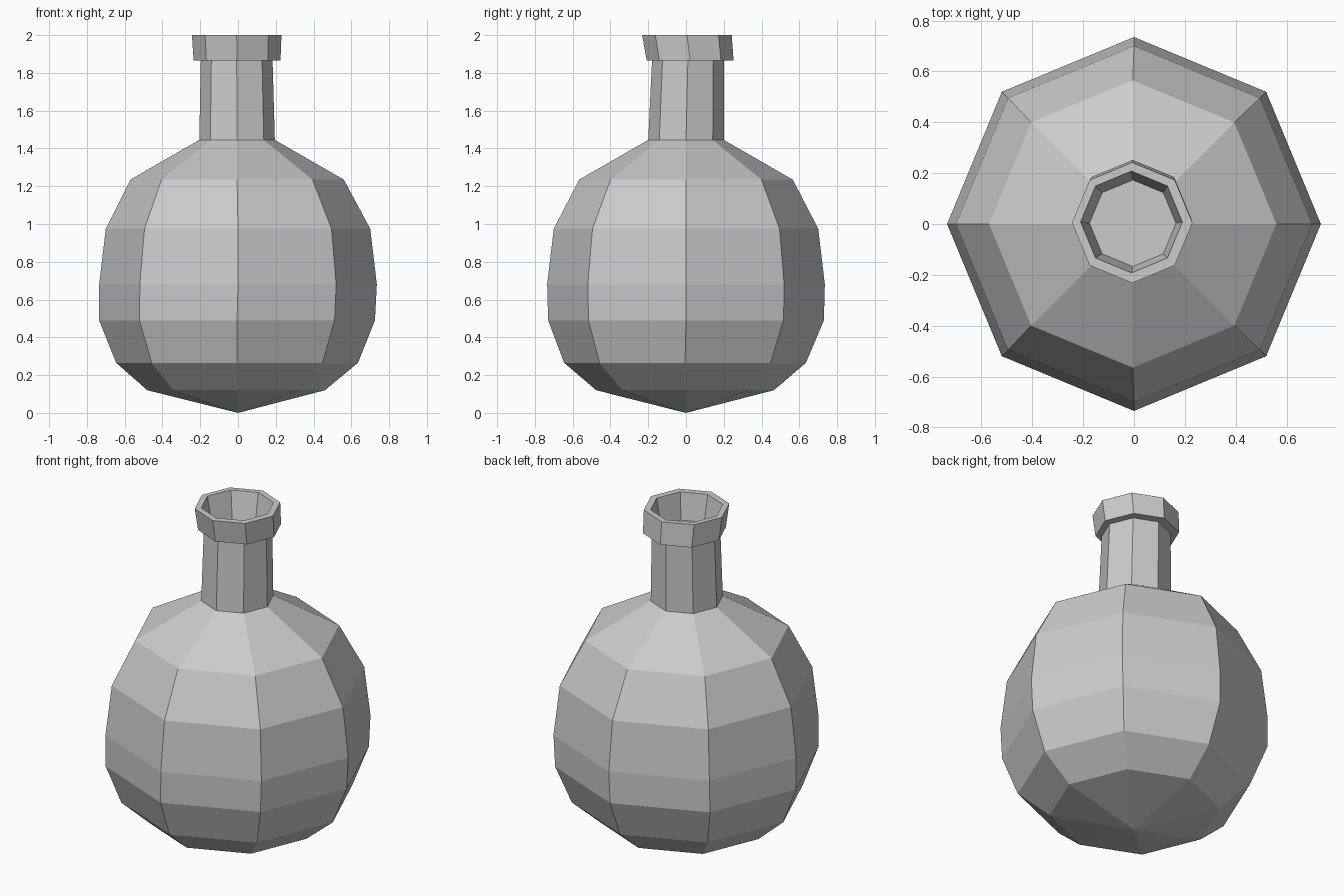
import bpy, bmesh
from math import cos, sin, pi

cube = bpy.data.objects.get("Cube")
if cube:
    bpy.data.objects.remove(cube, do_unlink=True)

SIDES = 8

# One plain grey for the whole flask
grey = bpy.data.materials.new("flask grey")
grey.use_nodes = True
colour = (0.6, 0.6, 0.6, 1)
grey.diffuse_color = colour
grey.node_tree.nodes["Principled BSDF"].inputs["Base Color"].default_value = colour


def lathe(name, rings, tip=None, floor=False):
    """Join eight-sided rings (radius, z, x shift, y shift) into a faceted shell."""
    bm = bmesh.new()
    loops = []
    for r, z, dx, dy in rings:
        angles = [2 * pi * i / SIDES for i in range(SIDES)]
        loops.append([bm.verts.new((dx + r * cos(a), dy + r * sin(a), z)) for a in angles])
    for low, high in zip(loops, loops[1:]):
        for i in range(SIDES):
            j = (i + 1) % SIDES
            bm.faces.new((low[i], low[j], high[j], high[i]))
    if tip is not None:
        point = bm.verts.new((0, 0, tip))
        for i in range(SIDES):
            bm.faces.new((point, loops[0][(i + 1) % SIDES], loops[0][i]))
    if floor:
        bm.faces.new(loops[-1])
    mesh = bpy.data.meshes.new(name)
    bm.to_mesh(mesh)
    bm.free()
    mesh.materials.append(grey)
    obj = bpy.data.objects.new(name, mesh)
    bpy.context.collection.objects.link(obj)
    return obj


# Round belly with a shallow pointed base
lathe("belly", [
    (0.47, 0.12, -0.01, -0.005),
    (0.64, 0.265, -0.005, -0.005),
    (0.73, 0.49, -0.005, 0),
    (0.735, 0.68, 0, 0),
    (0.70, 0.975, 0, 0),
    (0.565, 1.235, -0.005, 0),
    (0.20, 1.445, -0.005, 0),
], tip=0)

# Straight neck
lathe("neck", [(0.20, 1.445, -0.005, 0), (0.19, 1.865, -0.007, 0.01)])

# Collar around the mouth, with a tapered recess inside
lathe("lip", [
    (0.19, 1.865, -0.007, 0.01),
    (0.23, 1.865, -0.005, 0.022),
    (0.237, 2.0, -0.007, 0.005),
    (0.20, 2.0, -0.01, 0.008),
    (0.17, 1.84, -0.005, 0.003),
], floor=True)
